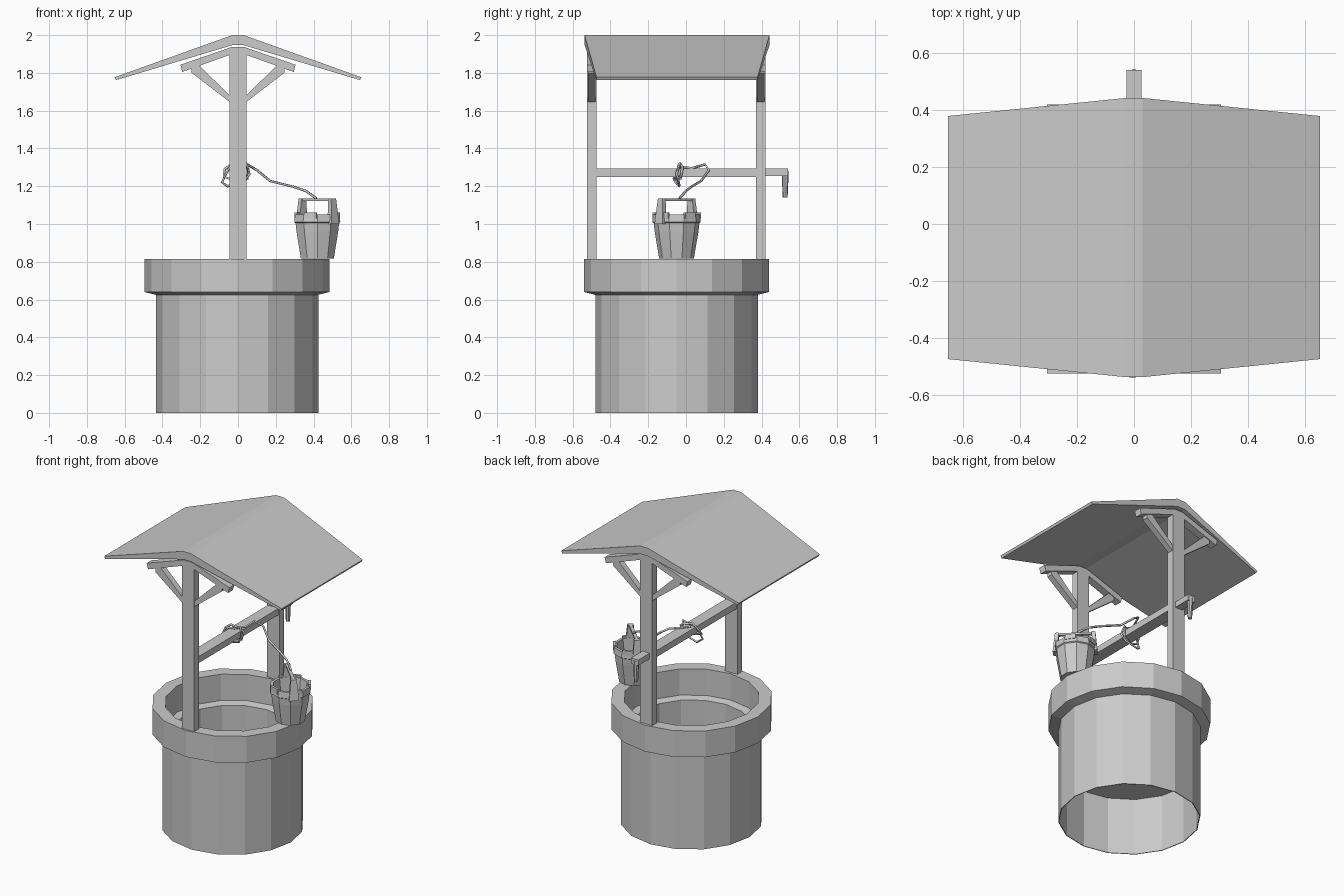
import bpy, bmesh, math
from mathutils import Vector, Matrix

if "Cube" in bpy.data.objects:
    bpy.data.objects.remove(bpy.data.objects["Cube"])

CY = -0.05  # centre line of the well in y


def finish(name, bm):
    bmesh.ops.remove_doubles(bm, verts=bm.verts, dist=1e-5)
    bmesh.ops.recalc_face_normals(bm, faces=bm.faces)
    me = bpy.data.meshes.new(name)
    bm.to_mesh(me)
    bm.free()
    ob = bpy.data.objects.new(name, me)
    bpy.context.collection.objects.link(ob)
    return ob


def lathe(name, profile, sides, cx, cy, turn=0.0):
    """Spin a closed (radius, z) outline into a faceted solid."""
    bm = bmesh.new()
    rings = []
    for r, z in profile:
        if r < 1e-6:
            rings.append([bm.verts.new((cx, cy, z))] * sides)
        else:
            angs = [turn + 2 * math.pi * i / sides for i in range(sides)]
            rings.append([bm.verts.new((cx + r * math.cos(a), cy + r * math.sin(a), z)) for a in angs])
    for a, b in zip(rings, rings[1:]):
        for i in range(sides):
            j = (i + 1) % sides
            vs = list(dict.fromkeys((a[i], a[j], b[j], b[i])))
            if len(vs) > 2:
                bm.faces.new(vs)
    return finish(name, bm)


def slab(name, outline, y_front, y_back):
    """Extrude an (x, z) outline along y; y limits may depend on x."""
    bm = bmesh.new()
    f = [bm.verts.new((x, y_front(x), z)) for x, z in outline]
    b = [bm.verts.new((x, y_back(x), z)) for x, z in outline]
    n = len(outline)
    bm.faces.new(f)
    bm.faces.new(b)
    for i in range(n):
        bm.faces.new((f[i], f[(i + 1) % n], b[(i + 1) % n], b[i]))
    return finish(name, bm)


def prism(name, outline, y0, y1):
    return slab(name, outline, lambda x: y0, lambda x: y1)


def rect(x0, x1, z0, z1):
    return [(x0, z0), (x1, z0), (x1, z1), (x0, z1)]


def rope(name, points, cyclic=False, radius=0.007):
    cu = bpy.data.curves.new(name, 'CURVE')
    cu.dimensions = '3D'
    cu.bevel_depth = radius
    cu.bevel_resolution = 0
    cu.use_fill_caps = True
    sp = cu.splines.new('POLY')
    sp.points.add(len(points) - 1)
    for p, co in zip(sp.points, points):
        p.co = (*co, 1)
    sp.use_cyclic_u = cyclic
    ob = bpy.data.objects.new(name, cu)
    bpy.context.collection.objects.link(ob)


# Well wall with overhanging rim, inner ledge and raised floor
lathe("well_wall", [(0, .39), (.36, .39), (.36, .63), (.41, .64), (.41, .815),
                    (.49, .815), (.49, .64), (.43, .625), (.43, 0),
                    (.425, 0), (.425, .38), (0, .38)], 16, -.005, CY)

# Posts, rafters and braces at both ends
for end, y0, y1 in (("front", -.525, -.475), ("back", .37, .42)):
    prism(end + "_post", rect(-.045, .045, .81, 1.92), y0, y1)
    prism(end + "_rafter", [(-.305, 1.843), (-.03, 1.938), (.03, 1.938), (.305, 1.843),
                            (.295, 1.805), (.03, 1.9), (-.03, 1.9), (-.295, 1.805)], y0, y1)
    for side, s in (("left", -1), ("right", 1)):
        prism(f"{end}_{side}_brace", [(s * .245, 1.825), (s * .245, 1.8), (s * .04, 1.643),
                                      (s * .04, 1.678), (s * .205, 1.838)], y0 + .005, y1 - .005)

# Gabled roof whose ends slant in towards the eaves
inset = lambda x: .4925 - .066 * abs(x) / .65
slab("roof", [(-.03, 2), (.03, 2), (.653, 1.777), (.645, 1.762), (.03, 1.947),
              (-.03, 1.947), (-.645, 1.762), (-.653, 1.777)],
     lambda x: -.0475 - inset(x), lambda x: -.0475 + inset(x))

# Axle and crank
prism("axle", rect(-.04, .04, 1.25, 1.293), -.48, .375)
prism("crank_shaft", rect(-.027, .027, 1.255, 1.293), .415, .54)
bm = bmesh.new()
bmesh.ops.create_cone(bm, cap_ends=True, segments=8, radius1=.013, radius2=.019, depth=.14,
                      matrix=Matrix.Translation((0, .525, 1.21)))
finish("crank_handle", bm)

# Bucket resting on the rim
BX = .42
lathe("bucket", [(0, .84), (.08, .84), (.107, 1.05), (.124, 1.05), (.128, 1.01), (.121, 1.005),
                 (.116, .96), (.092, .818), (0, .818)], 10, BX, CY, math.pi / 10)

# Bucket staves of uneven height, ears and grip, set along a diagonal
turn = Matrix.Translation((BX, CY, 0)) @ Matrix.Rotation(-math.pi / 4, 4, 'Z')
for s in (-1, 1):
    ear = prism("bucket_ear", [(s * .105, 1.0), (s * .135, 1.0), (s * .122, 1.135), (s * .1, 1.135)], -.03, .03)
    for v in ear.data.vertices:
        if v.co.z > 1.1:
            v.co.y *= .6
    ear.matrix_world = turn
grip = prism("bucket_grip", rect(-.12, .12, 1.122, 1.135), -.01, .01)
grip.matrix_world = turn
for i in (1, 3, 4, 7, 9):
    stave = prism("bucket_stave", rect(.108, .124, 1.03, 1.062), -.033, .033)
    stave.matrix_world = Matrix.Translation((BX, CY, 0)) @ Matrix.Rotation(math.pi / 5 * i, 4, 'Z')

# Rope: slack run to the bucket and loose loops on the axle
rope("rope_run", [(-.02, -.02, 1.3), (.03, .03, 1.295), (.05, .1, 1.315), (.1, .122, 1.285), (.17, .08, 1.228),
                  (.29, .03, 1.198), (.36, 0, 1.175), (.415, -.035, 1.135)])
rope("rope_loop_a", [(-.045, -.04, 1.3), (-.085, -.055, 1.22), (-.055, -.035, 1.2), (.035, -.04, 1.225),
                     (.06, -.05, 1.265), (.045, -.035, 1.32), (0, -.04, 1.305)], True)
rope("rope_loop_b", [(-.03, -.03, 1.32), (-.07, -.03, 1.29), (-.075, -.06, 1.25), (-.03, -.065, 1.235),
                     (.05, -.03, 1.24), (.055, -.02, 1.29), (.03, -.02, 1.305)], True)
